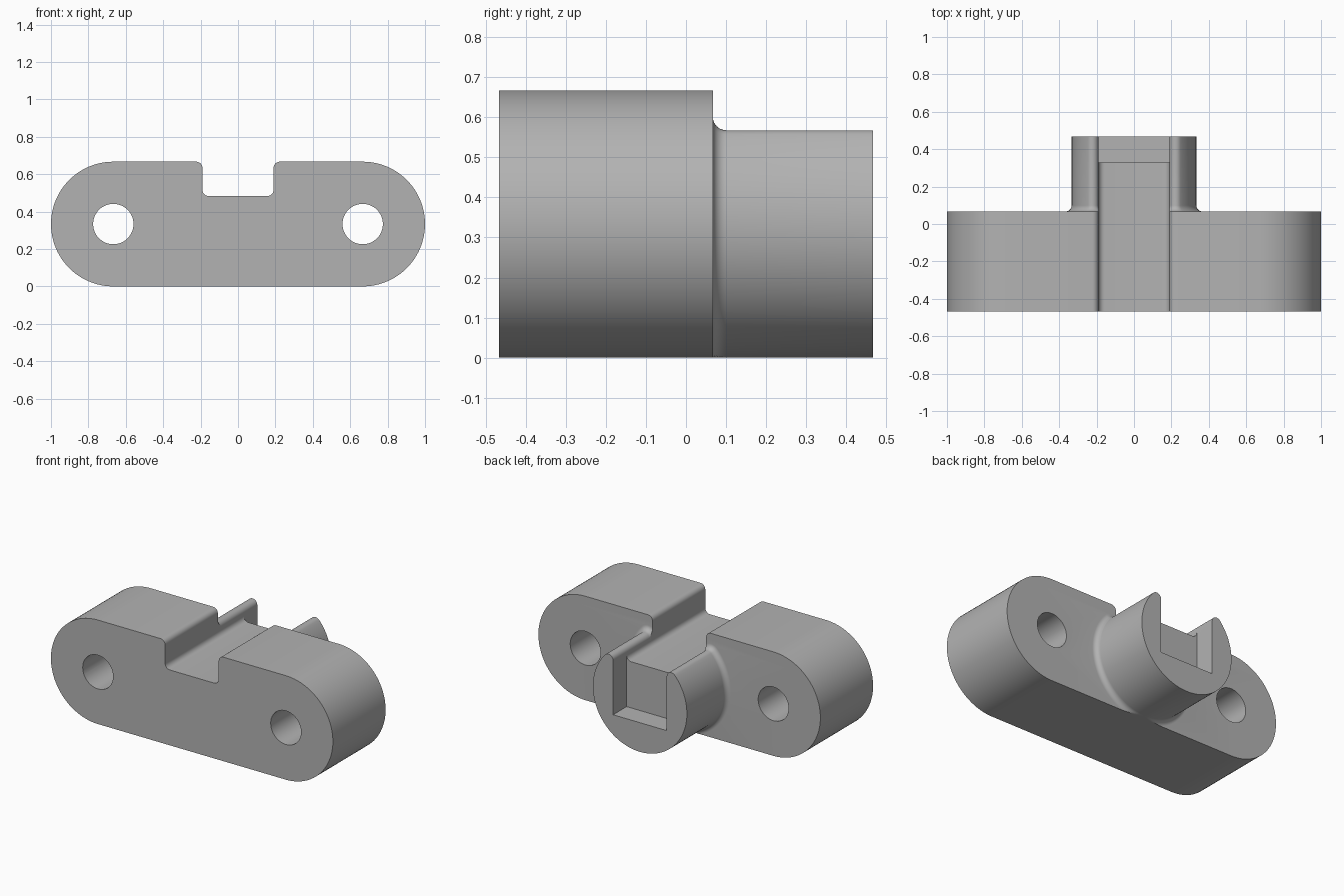
import bpy, bmesh, math
from mathutils import Vector

if "Cube" in bpy.data.objects:
    bpy.data.objects.remove(bpy.data.objects["Cube"], do_unlink=True)

END_R = 1 / 3              # radius of the rounded ends and of the boss
MID_Z = END_R
SLOT_X, SLOT_Z = 0.19, 0.483
FILLET = 0.033
FRONT, BACK, BOSS_END, POCKET_Y, POCKET_Z = -0.467, 0.067, 0.467, 0.33, 0.187

grey = bpy.data.materials.new("plain grey")
grey.use_nodes = True
colour = (0.45, 0.45, 0.45, 1)
grey.diffuse_color = colour
grey.node_tree.nodes["Principled BSDF"].inputs["Base Color"].default_value = colour


def arc(cx, cz, r, a0, a1, n):
    return [(cx + r * math.cos(a0 + (a1 - a0) * i / n),
             cz + r * math.sin(a0 + (a1 - a0) * i / n)) for i in range(n + 1)]


def mirrored(half):
    """Close a right-hand half profile with its mirror image."""
    return half + [(-x, z) for x, z in reversed(half)]


def loft(name, sections):
    """Join (y, profile) sections into a closed solid."""
    bm = bmesh.new()
    rings = [[bm.verts.new((x, y, z)) for x, z in prof] for y, prof in sections]
    for a, b in zip(rings, rings[1:]):
        for i in range(len(a)):
            j = (i + 1) % len(a)
            bm.faces.new((a[i], a[j], b[j], b[i]))
    bm.faces.new(rings[0])
    bm.faces.new(rings[-1])
    bmesh.ops.recalc_face_normals(bm, faces=bm.faces)
    mesh = bpy.data.meshes.new(name)
    bm.to_mesh(mesh)
    bm.free()
    mesh.materials.append(grey)
    ob = bpy.data.objects.new(name, mesh)
    bpy.context.collection.objects.link(ob)
    return ob


def combine(target, other, operation):
    """Apply a boolean and remove the helper."""
    mod = target.modifiers.new(operation.lower(), "BOOLEAN")
    mod.operation, mod.object, mod.solver = operation, other, "EXACT"
    bpy.context.view_layer.objects.active = target
    bpy.ops.object.modifier_apply(modifier=mod.name)
    bpy.data.objects.remove(other, do_unlink=True)


def slot_half():
    """Slot floor and its rounded lower corner, from wall to centre."""
    return list(reversed(arc(SLOT_X - FILLET, SLOT_Z + FILLET, FILLET, -math.pi / 2, 0, 6)))


def body_profile():
    end = arc(2 * END_R, MID_Z, END_R, -math.pi / 2, math.pi / 2, 48)
    lip = arc(SLOT_X + FILLET, 2 * END_R - FILLET, FILLET, math.pi / 2, math.pi, 6)
    return mirrored(end + lip + slot_half())


def boss_profile(grow):
    """Slotted round section with rounded prong tips, swollen by grow."""
    tip_x = SLOT_X + FILLET
    tip_z = math.sqrt((END_R - FILLET) ** 2 - tip_x ** 2)
    lean = math.atan2(tip_z, tip_x)
    outer = arc(0, MID_Z, END_R + grow, -math.pi / 2 + 0.01, lean, 48)
    wall = math.acos(-FILLET / (FILLET + grow))
    tip = arc(tip_x, MID_Z + tip_z, FILLET + grow, lean, wall, 10)[1:]
    return mirrored([(x, max(z, 0)) for x, z in outer] + tip + slot_half())


# Long body with a slot across the top
body = loft("mounting_body", [(FRONT, body_profile()), (BACK, body_profile())])

# Rear boss, flaring into the body
steps = [math.pi / 2 * i / 8 for i in range(9)]
flare = [(BACK + FILLET * (1 - math.cos(a)), boss_profile(FILLET * (1 - math.sin(a))))
         for a in steps]
boss = loft("rear_boss", flare + [(BOSS_END, boss_profile(0))])

# Square pocket in the end of the boss
s = SLOT_X
square = [(-s, POCKET_Z), (s, POCKET_Z), (s, SLOT_Z + FILLET), (-s, SLOT_Z + FILLET)]
combine(boss, loft("pocket_cutter", [(POCKET_Y, square), (BOSS_END + 0.1, square)]), "DIFFERENCE")

# Through holes at both ends
for side in (-1, 1):
    ring = arc(side * 2 * END_R, MID_Z, 0.108, 0, math.tau, 48)[:-1]
    combine(body, loft("hole_cutter", [(FRONT - 0.1, ring), (BACK + 0.1, ring)]), "DIFFERENCE")

combine(body, boss, "UNION")

bpy.ops.object.select_all(action="DESELECT")
body.select_set(True)
bpy.context.view_layer.objects.active = body
bpy.ops.object.shade_smooth_by_angle(angle=math.radians(30))
